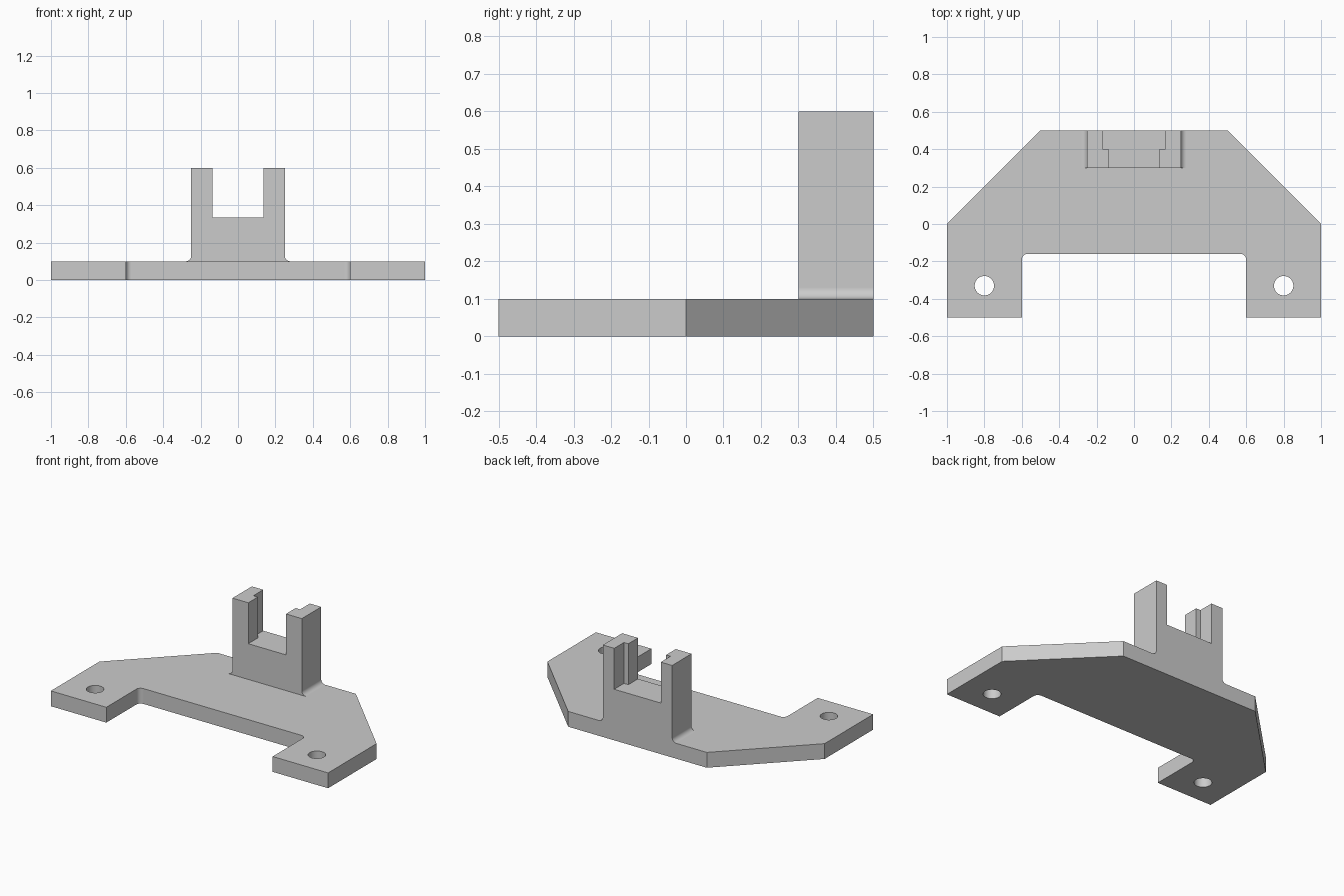
import bpy, bmesh, math
from math import radians, sin, cos

cube = bpy.data.objects.get("Cube")
if cube:
    bpy.data.objects.remove(cube, do_unlink=True)

grey = bpy.data.materials.new("plain grey")
grey.use_nodes = True
colour = (0.6, 0.6, 0.6, 1)
grey.diffuse_color = colour
grey.node_tree.nodes["Principled BSDF"].inputs["Base Color"].default_value = colour


def prism(name, outline, offset):
    """Solid made by sweeping a flat outline of 3D points along an offset."""
    bm = bmesh.new()
    face = bm.faces.new([bm.verts.new(p) for p in outline])
    swept = bmesh.ops.extrude_face_region(bm, geom=[face])["geom"]
    bmesh.ops.translate(bm, vec=offset,
                        verts=[v for v in swept if isinstance(v, bmesh.types.BMVert)])
    bmesh.ops.recalc_face_normals(bm, faces=bm.faces)
    mesh = bpy.data.meshes.new(name)
    bm.to_mesh(mesh)
    bm.free()
    mesh.materials.append(grey)
    obj = bpy.data.objects.new(name, mesh)
    bpy.context.collection.objects.link(obj)
    return obj


def arc(cx, cy, r, start, end, steps=8):
    angles = [radians(start + (end - start) * i / steps) for i in range(steps + 1)]
    return [(cx + r * cos(a), cy + r * sin(a)) for a in angles]


def mirrored(half):
    """Close a right-hand half outline with its mirror image."""
    return half + [(-x, y) for x, y in reversed(half)]


def combine(target, tool, operation):
    mod = target.modifiers.new(operation.lower(), "BOOLEAN")
    mod.object, mod.operation, mod.solver = tool, operation, "EXACT"
    bpy.context.view_layer.objects.active = target
    bpy.ops.object.modifier_apply(modifier=mod.name)
    bpy.data.objects.remove(tool, do_unlink=True)


R = 0.03  # fillet radius

# Base plate with two feet and rounded inner corners
plate = mirrored(arc(0.6 - R, -0.16 - R, R, 90, 0)
                 + [(0.6, -0.5), (1, -0.5), (1, 0), (0.5, 0.5)])
bracket = prism("mounting_bracket", [(x, y, 0) for x, y in plate], (0, 0, 0.1))

# Forked upright with flared foot, sunk into the plate
fork = mirrored([(0.136, 0.333), (0.136, 0.6), (0.25, 0.6)]
                + arc(0.25 + R, 0.1 + R, R, 180, 270) + [(0.25 + R, 0.05)])
upright = prism("forked_upright", [(x, 0.3, z) for x, z in fork], (0, 0.2, 0))

# Wider rear half of the slot
recess = mirrored([(0.168, 0.333), (0.168, 0.7)])
combine(upright, prism("slot_recess", [(x, 0.4, z) for x, z in recess], (0, 0.2, 0)),
        "DIFFERENCE")
combine(bracket, upright, "UNION")

# Screw holes
for side in (-1, 1):
    ring = arc(0.8 * side, -0.33, 0.052, 0, 360, 40)[:-1]
    combine(bracket, prism("screw_hole", [(x, y, -0.1) for x, y in ring], (0, 0, 0.3)),
            "DIFFERENCE")

# Merge coplanar faces, then shade fillets and holes smoothly
bm = bmesh.new()
bm.from_mesh(bracket.data)
bmesh.ops.remove_doubles(bm, verts=bm.verts, dist=0.0001)
bmesh.ops.dissolve_limit(bm, angle_limit=radians(1), verts=bm.verts, edges=bm.edges)
bm.to_mesh(bracket.data)
bm.free()

bpy.ops.object.select_all(action="DESELECT")
bracket.select_set(True)
bpy.context.view_layer.objects.active = bracket
bpy.ops.object.shade_smooth_by_angle(angle=radians(30))
weighted = bracket.modifiers.new("weighted_normals", "WEIGHTED_NORMAL")
weighted.keep_sharp = True
